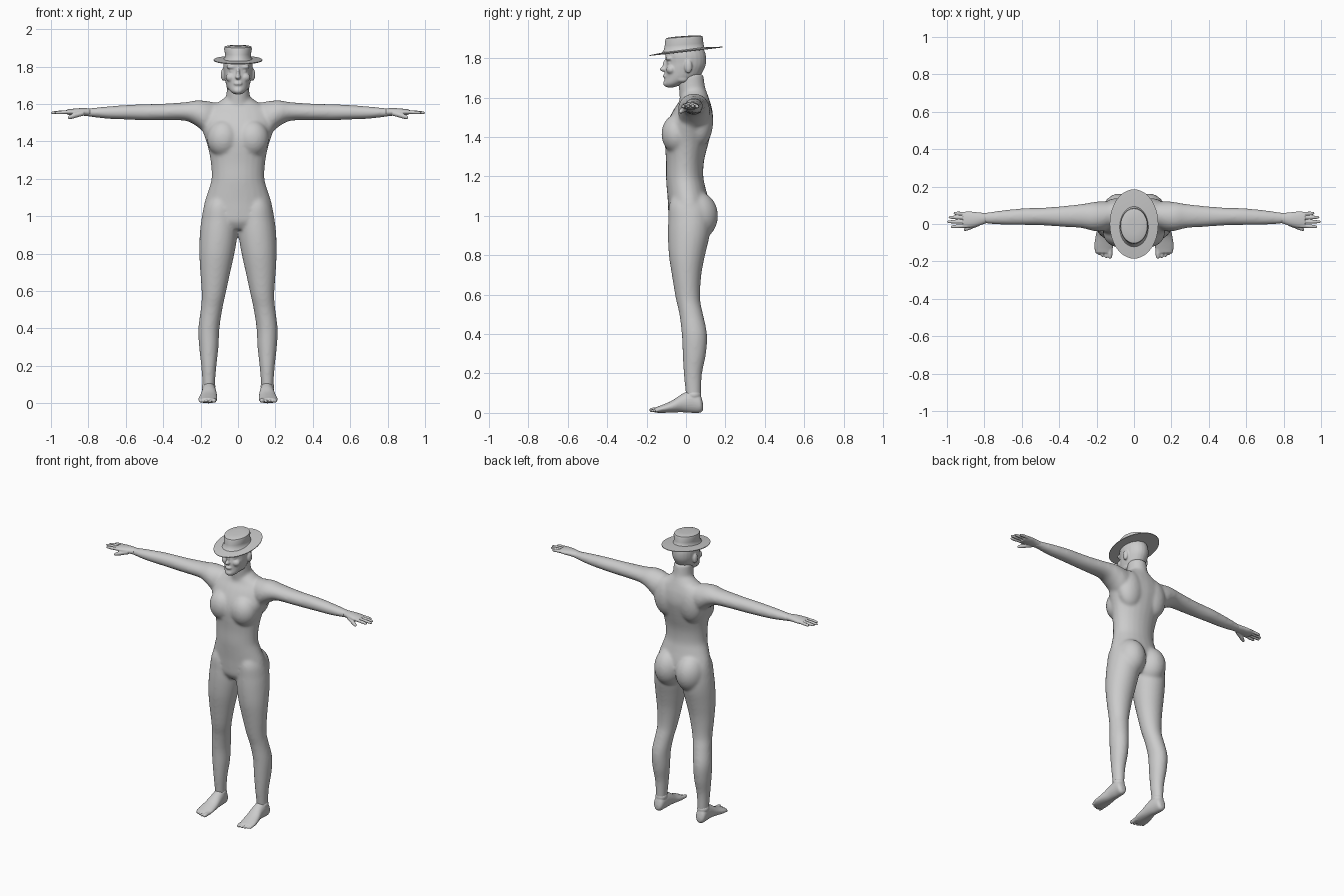
import bpy, bmesh, math
from mathutils import Matrix, Vector

default_cube = bpy.data.objects.get("Cube")
if default_cube:
    bpy.data.objects.remove(default_cube, do_unlink=True)

AXIS_X, AXIS_Y, AXIS_Z = range(3)
BOTH_SIDES = (1, -1)


def make_material(name, grey):
    material = bpy.data.materials.new(name)
    material.use_nodes = True
    colour = (grey, grey, grey, 1)
    material.diffuse_color = colour
    material.node_tree.nodes["Principled BSDF"].inputs["Base Color"].default_value = colour
    return material


def smooth_sections(sections, steps):
    """Catmull-Rom interpolation between neighbouring cross-sections."""
    last = len(sections) - 1
    result = []
    for i in range(last):
        before, start = sections[max(i - 1, 0)], sections[i]
        end, after = sections[i + 1], sections[min(i + 2, last)]
        for step in range(steps):
            t = step / steps
            result.append([
                b + t * ((c - a) + t * ((2*a - 5*b + 4*c - d) + t * (3*b - a - 3*c + d))) / 2
                for a, b, c, d in zip(before, start, end, after)])
    return result + [list(sections[-1])]


def loft(bm, sections, axis, side=1, steps=4, sides=24):
    """Skin oval rings; each section is (position, low, high, low, high)."""
    rings = []
    for place, a_low, a_high, b_low, b_high in smooth_sections(sections, steps):
        ring = []
        for k in range(sides):
            angle = math.tau * k / sides
            point = [(a_low + a_high + (a_high - a_low) * math.cos(angle)) / 2,
                     (b_low + b_high + (b_high - b_low) * math.sin(angle)) / 2]
            point.insert(axis, place)
            point[0] *= side
            ring.append(bm.verts.new(point))
        rings.append(ring)
    for lower, upper in zip(rings, rings[1:]):
        for k in range(sides):
            n = (k + 1) % sides
            bm.faces.new((lower[k], lower[n], upper[n], upper[k]))
    bm.faces.new(rings[0])
    bm.faces.new(rings[-1])


def ellipsoid(bm, centre, radii, side=1):
    centre = Vector((centre[0] * side, centre[1], centre[2]))
    matrix = Matrix.Translation(centre) @ Matrix.Diagonal((*radii, 1))
    bmesh.ops.create_uvsphere(bm, u_segments=24, v_segments=16, radius=1, matrix=matrix)


def digit(bm, axis, root, tip, thickness, side):
    """A finger or toe: a tapered rod with a rounded tip."""
    sections = []
    for along, width in ((0, 1), (.45, .9), (.55, .95), (.85, .8), (.97, .5), (1, .1)):
        point = list(Vector(root).lerp(Vector(tip), along))
        place = point.pop(axis)
        r = thickness * width
        sections.append((place, point[0] - r, point[0] + r, point[1] - r, point[1] + r))
    loft(bm, sections, axis, side, steps=2, sides=12)


def finish(name, bm, material):
    bmesh.ops.recalc_face_normals(bm, faces=bm.faces[:])
    mesh = bpy.data.meshes.new(name)
    bm.to_mesh(mesh)
    bm.free()
    mesh.materials.append(material)
    obj = bpy.data.objects.new(name, mesh)
    bpy.context.collection.objects.link(obj)
    for polygon in mesh.polygons:
        polygon.use_smooth = True
    return obj


def fuse(obj, voxel, iterations):
    """Merge overlapping volumes into one continuous, softened skin."""
    merge = obj.modifiers.new("merge", "REMESH")
    merge.mode = "VOXEL"
    merge.voxel_size = voxel
    merge.use_smooth_shade = True
    soften = obj.modifiers.new("soften", "SMOOTH")
    soften.factor = .5
    soften.iterations = iterations


grey = make_material("plain grey", .6)

# Torso, neck and head: (height, half width, front, back)
torso = [(.93, .1, -.06, .08), (.97, .17, -.085, .1), (1.02, .187, -.09, .12),
         (1.08, .178, -.093, .115), (1.14, .158, -.098, .1), (1.2, .142, -.102, .088),
         (1.28, .145, -.102, .092), (1.36, .159, -.107, .112), (1.42, .177, -.107, .127),
         (1.48, .197, -.092, .138), (1.54, .192, -.062, .133), (1.58, .165, -.035, .122),
         (1.61, .105, -.025, .112), (1.64, .065, -.015, .1)]
neck = [(1.56, .11, -.03, .12), (1.61, .07, -.033, .112), (1.65, .062, -.037, .098),
        (1.72, .058, -.042, .088)]
head = [(1.652, .02, -.1, -.06), (1.67, .043, -.112, -.01), (1.7, .062, -.108, .06),
        (1.74, .072, -.107, .09), (1.775, .077, -.101, .102), (1.82, .078, -.104, .1),
        (1.86, .062, -.085, .08), (1.89, .02, -.03, .04)]

body, face = bmesh.new(), bmesh.new()
for target, part in ((body, torso), (body, neck), (face, head)):
    loft(target, [(z, -half, half, front, back) for z, half, front, back in part], AXIS_Z)

# Nose tip, nose bridge, lips, chin
ellipsoid(face, (0, -.112, 1.744), (.015, .022, .013))
ellipsoid(face, (0, -.102, 1.765), (.01, .017, .03))
ellipsoid(face, (0, -.104, 1.709), (.024, .014, .011))
ellipsoid(face, (0, -.098, 1.672), (.026, .018, .018))

# Limbs: (position along the limb, low, high, low, high)
leg = [(.04, .125, .19, .005, .077), (.1, .123, .19, -.002, .077), (.2, .115, .197, -.012, .082),
       (.3, .104, .208, -.017, .102), (.4, .099, .212, -.022, .107), (.5, .084, .2, -.034, .087),
       (.58, .067, .194, -.052, .072), (.7, .041, .202, -.072, .078), (.8, .019, .207, -.087, .097),
       (.9, .003, .205, -.092, .12), (.98, .003, .196, -.09, .125), (1.06, .02, .178, -.085, .11),
       (1.14, .05, .13, -.05, .06)]
foot = [(.087, .142, .172, .015, .045), (.072, .126, .19, .001, .09), (.03, .119, .193, 0, .115),
        (-.02, .114, .196, .003, .096), (-.07, .111, .206, .002, .063),
        (-.12, .111, .213, 0, .041), (-.155, .12, .206, .001, .028)]
arm = [(.08, .01, .11, 1.48, 1.6), (.16, -.037, .122, 1.44, 1.615), (.22, -.037, .117, 1.48, 1.62),
       (.28, -.022, .107, 1.51, 1.61), (.4, -.014, .094, 1.513, 1.602), (.5, -.007, .087, 1.513, 1.599),
       (.58, -.006, .085, 1.516, 1.596), (.7, -.004, .074, 1.521, 1.587),
       (.8, .002, .06, 1.533, 1.577), (.83, 0, .058, 1.536, 1.575)]
palm = [(.79, .004, .058, 1.535, 1.577), (.84, -.012, .063, 1.538, 1.578),
        (.88, -.02, .067, 1.539, 1.575), (.915, -.019, .065, 1.544, 1.571)]

hands, feet = bmesh.new(), bmesh.new()
for side in BOTH_SIDES:
    loft(body, leg, AXIS_Z, side)
    loft(body, arm, AXIS_X, side)
    loft(feet, foot, AXIS_Y, side)
    loft(hands, palm, AXIS_X, side)
    # Chest, shoulder blade, buttock
    ellipsoid(body, (.078, -.045, 1.415), (.088, .08, .1), side)
    ellipsoid(body, (.09, .07, 1.48), (.09, .068, .13), side)
    ellipsoid(body, (.08, .053, 1), (.095, .11, .125), side)
    # Brow, cheek, eye, ear, jaw corner
    ellipsoid(face, (.032, -.085, 1.798), (.03, .018, .012), side)
    ellipsoid(face, (.036, -.075, 1.742), (.03, .025, .025), side)
    ellipsoid(face, (.032, -.082, 1.776), (.016, .013, .01), side)
    ellipsoid(face, (.079, .012, 1.757), (.013, .02, .034), side)
    ellipsoid(face, (.042, -.02, 1.695), (.02, .035, .02), side)
    # Ankle and heel
    ellipsoid(feet, (.157, .04, .09), (.037, .038, .03), side)
    # Fingers, thumb, toes
    for y, spread, tip in ((-.01, -.015, .98), (.012, .012, 1), (.034, .036, .992), (.054, .058, .965)):
        digit(hands, AXIS_X, (.89, y, 1.558), (tip, spread, 1.553), .0105, side)
    digit(hands, AXIS_X, (.825, .004, 1.552), (.91, -.03, 1.527), .0145, side)
    for x, tip, r in ((.128, -.186, .014), (.15, -.184, .01), (.169, -.177, .01),
                      (.186, -.168, .009), (.2, -.158, .009)):
        digit(feet, AXIS_Y, (x, -.12, .018), (x, tip, r), r, side)

fuse(finish("body", body, grey), .0075, 16)
fuse(finish("head", face, grey), .0045, 8)
fuse(finish("hands", hands, grey), .003, 3)
fuse(finish("feet", feet, grey), .004, 4)

# Hat: oval rings (half width, half length, height), lower at the front
brim = [(.068, .098, 1.832), (.13, .185, 1.833), (.13, .185, 1.837), (.068, .098, 1.844)]
crown = [(.08, .112, 1.838), (.071, .102, 1.85), (.07, .098, 1.87), (.074, .096, 1.896),
         (.071, .092, 1.907), (.06, .078, 1.911), (.03, .04, 1.913)]
for name, profile, tilt, shift in (("hat_brim", brim, .116, 0), ("hat_crown", crown, .07, -.01)):
    bm = bmesh.new()
    loft(bm, [(z, -w, w, shift - l, shift + l) for w, l, z in profile], AXIS_Z, steps=1, sides=48)
    for vert in bm.verts:
        vert.co.z += tilt * vert.co.y
    hat_part = finish(name, bm, grey)
    bpy.ops.object.select_all(action="DESELECT")
    bpy.context.view_layer.objects.active = hat_part
    hat_part.select_set(True)
    bpy.ops.object.shade_smooth_by_angle(angle=math.radians(35))
